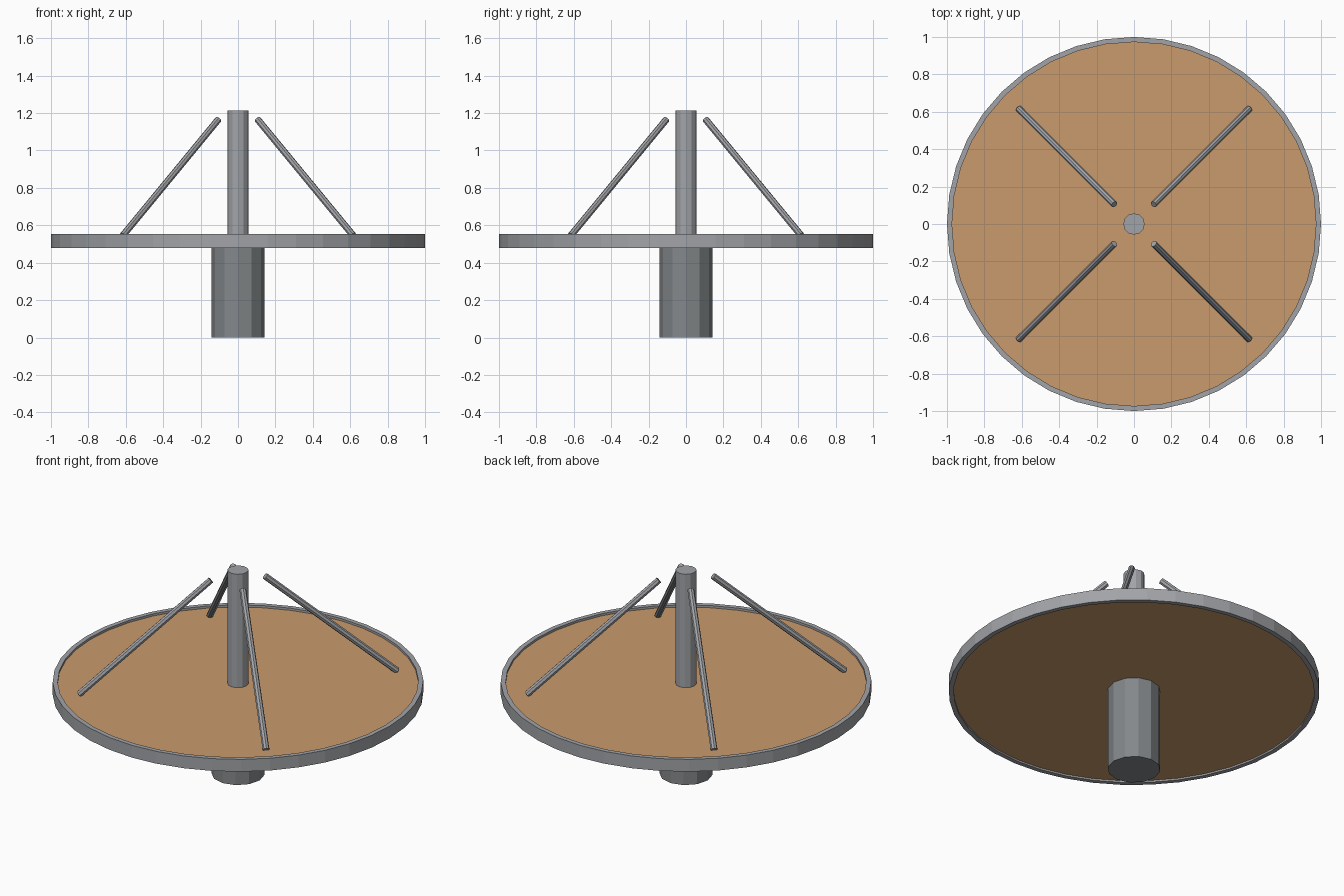
import bpy, bmesh, math
from mathutils import Vector

if "Cube" in bpy.data.objects:
    bpy.data.objects.remove(bpy.data.objects["Cube"])


def material(name, rgb):
    m = bpy.data.materials.new(name)
    m.diffuse_color = (*rgb, 1)
    m.use_nodes = True
    m.node_tree.nodes["Principled BSDF"].inputs["Base Color"].default_value = m.diffuse_color
    return m


STEEL = material("grey steel", (0.36, 0.37, 0.39))
DARK = material("dark grey steel", (0.23, 0.245, 0.255))
WOOD = material("tan wood", (0.59, 0.325, 0.15))


def finish(name, bm, mat):
    bmesh.ops.recalc_face_normals(bm, faces=bm.faces)
    me = bpy.data.meshes.new(name)
    bm.to_mesh(me)
    bm.free()
    me.materials.append(mat)
    ob = bpy.data.objects.new(name, me)
    bpy.context.collection.objects.link(ob)
    return ob


def rod(name, a, b, r, sides, mat):
    """Capped cylinder between two points."""
    a, b = Vector(a), Vector(b)
    bm = bmesh.new()
    bmesh.ops.create_cone(bm, cap_ends=True, segments=sides,
                          radius1=r, radius2=r, depth=(b - a).length)
    ob = finish(name, bm, mat)
    ob.location = (a + b) / 2
    ob.rotation_euler = (b - a).to_track_quat('Z', 'Y').to_euler()
    return ob


def ring(name, r_in, r_out, z0, z1, sides, mat):
    """Rectangular section swept round the z axis."""
    bm = bmesh.new()
    loops = []
    for i in range(sides):
        t = 2 * math.pi * i / sides
        loops.append([bm.verts.new((r * math.cos(t), r * math.sin(t), z))
                      for r, z in ((r_in, z0), (r_out, z0), (r_out, z1), (r_in, z1))])
    for i in range(sides):
        p, q = loops[i], loops[(i + 1) % sides]
        for k in range(4):
            n = (k + 1) % 4
            bm.faces.new((p[k], q[k], q[n], p[n]))
    return finish(name, bm, mat)


# Pedestal and central post
rod("base_pedestal", (0, 0, 0), (0, 0, 0.5), 0.143, 12, DARK)
rod("centre_post", (0, 0, 0.5), (0, 0, 1.215), 0.057, 12, STEEL)

# Round deck inside a metal rim
rod("wooden_deck", (0, 0, 0.49), (0, 0, 0.54), 0.976, 40, WOOD)
ring("deck_rim", 0.973, 1.0, 0.48, 0.553, 40, STEEL)

# Four sloping hand bars on the diagonals
for i, (sx, sy) in enumerate(((1, 1), (-1, 1), (-1, -1), (1, -1))):
    rod(f"hand_bar_{i + 1}", (0.616 * sx, 0.616 * sy, 0.545),
        (0.105 * sx, 0.105 * sy, 1.166), 0.0185, 8, STEEL)
